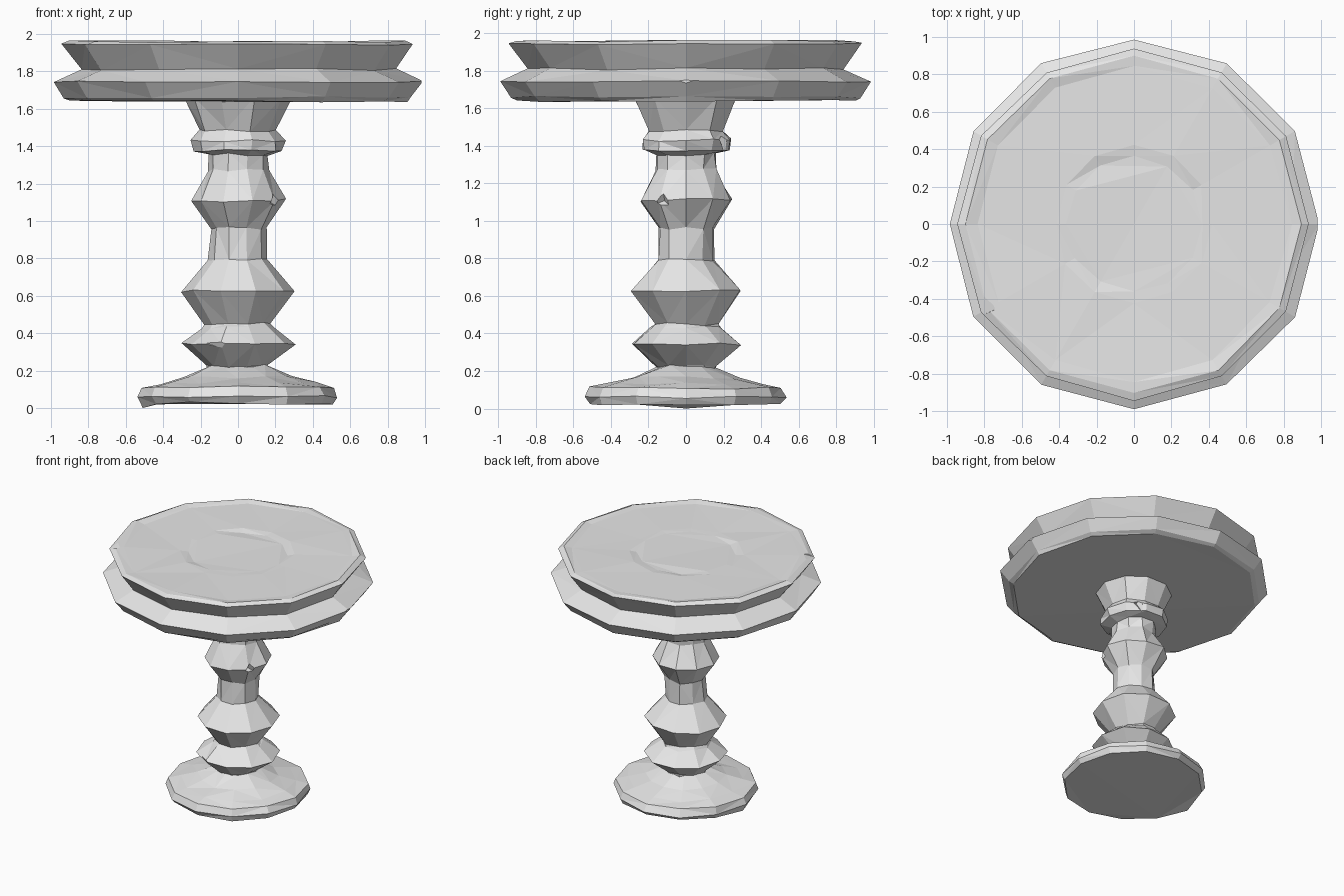
import bpy, bmesh, math, random
from mathutils import Vector, Euler

random.seed(7)
if "Cube" in bpy.data.objects:
    bpy.data.objects.remove(bpy.data.objects["Cube"])

# Single worn stone colour
stone = bpy.data.materials.new("stone_grey")
stone.use_nodes = True
stone.diffuse_color = (0.8, 0.8, 0.8, 1)
stone.node_tree.nodes["Principled BSDF"].inputs["Base Color"].default_value = (0.8, 0.8, 0.8, 1)


def turned(name, profile, sides, wobble, tweak=None):
    """Lathe a (radius, height) profile into a rough-hewn faceted part."""
    bm = bmesh.new()
    rings = []
    for r, z in profile:
        ring = []
        for i in range(sides):
            a = math.tau * i / sides
            rr = r + random.uniform(-wobble, wobble)
            zz = z + random.uniform(-wobble, wobble)
            ring.append(bm.verts.new((rr * math.cos(a), rr * math.sin(a), zz)))
        rings.append(ring)
    for low, high in zip(rings, rings[1:]):
        for i in range(sides):
            j = (i + 1) % sides
            bm.faces.new((low[i], low[j], high[j], high[i]))
    bm.faces.new(rings[0][::-1])
    bm.faces.new(rings[-1])
    if tweak:
        tweak(rings)
    bmesh.ops.triangulate(bm, faces=bm.faces[:])
    bmesh.ops.recalc_face_normals(bm, faces=bm.faces[:])
    mesh = bpy.data.meshes.new(name)
    bm.to_mesh(mesh)
    bm.free()
    mesh.materials.append(stone)
    obj = bpy.data.objects.new(name, mesh)
    bpy.context.collection.objects.link(obj)
    return obj


def chip(obj, place, size, turn):
    """Break a small wedge out of an edge."""
    bm = bmesh.new()
    bmesh.ops.create_cube(bm, size=1)
    for v in bm.verts:
        v.co = Vector(v.co[k] * size[k] for k in range(3))
        v.co.rotate(Euler(turn))
        v.co += Vector(place)
    mesh = bpy.data.meshes.new("chip_cutter")
    bm.to_mesh(mesh)
    bm.free()
    mesh.materials.append(stone)
    cutter = bpy.data.objects.new("chip_cutter", mesh)
    bpy.context.collection.objects.link(cutter)
    cutter.hide_render = True
    mod = obj.modifiers.new("chip", 'BOOLEAN')
    mod.operation = 'DIFFERENCE'
    mod.solver = 'EXACT'
    mod.object = cutter
    bpy.context.view_layer.update()
    result = bpy.data.meshes.new_from_object(
        obj.evaluated_get(bpy.context.evaluated_depsgraph_get()))
    obj.modifiers.clear()
    obj.data = result
    bpy.data.objects.remove(cutter)


# Foot: one lower corner reaches the ground
def drop_corner(rings):
    rings[0][6].co.z = 0.0


foot = turned("foot", [(0.51, 0.025), (0.535, 0.06), (0.51, 0.11), (0.42, 0.13),
                       (0.29, 0.165), (0.16, 0.225)], 12, 0.008, drop_corner)

# Turned column with rings and bulges
column = turned("column", [
    (0.16, 0.2), (0.165, 0.225), (0.3, 0.34), (0.19, 0.43), (0.175, 0.45),
    (0.305, 0.625), (0.155, 0.79), (0.15, 0.96), (0.25, 1.11), (0.165, 1.27),
    (0.165, 1.355), (0.24, 1.38), (0.25, 1.43), (0.21, 1.48), (0.29, 1.66)], 10, 0.009)

# Tabletop: stepped rim and shallow worn dish
top = turned("tabletop", [
    (0.90, 1.64), (0.93, 1.66), (0.99, 1.745), (0.84, 1.81), (0.94, 1.945),
    (0.90, 1.96), (0.84, 1.955), (0.42, 1.952), (0.36, 1.945)], 12, 0.006)

# Broken edges
chip(top, (0.98, -0.40, 1.66), (0.12, 0.16, 0.07), (0.3, 0.5, -0.4))
chip(top, (1.01, 0.0, 1.71), (0.06, 0.1, 0.1), (0.8, 0, 0))
chip(top, (-0.82, -0.44, 1.98), (0.12, 0.1, 0.06), (0.1, -0.2, 0.4))
chip(column, (0.22, -0.14, 1.11), (0.07, 0.08, 0.08), (0.4, 0.5, 0.5))
chip(column, (0.15, 0.22, 1.41), (0.1, 0.05, 0.08), (0.5, 0.2, 0.3))
chip(column, (-0.14, -0.28, 0.34), (0.14, 0.06, 0.05), (0.5, 0.3, -0.4))
chip(foot, (0.29, -0.50, 0.11), (0.1, 0.08, 0.05), (0.4, 0.3, 0.5))
chip(foot, (-0.33, -0.46, 0.12), (0.25, 0.08, 0.04), (0.4, 0.1, -0.6))
